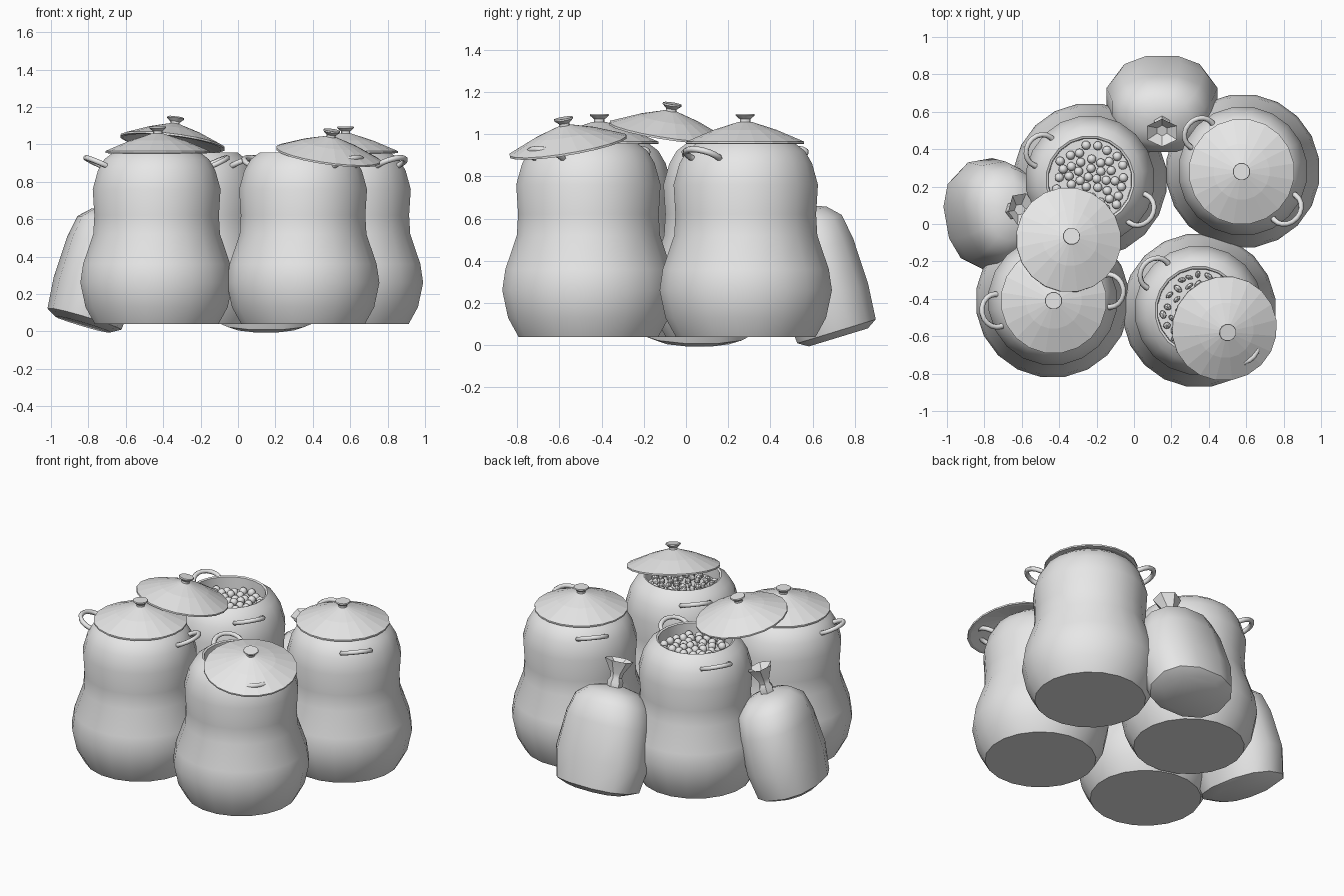
import bpy, bmesh, math, random
from mathutils import Matrix, Vector

if "Cube" in bpy.data.objects:
    bpy.data.objects.remove(bpy.data.objects["Cube"], do_unlink=True)

random.seed(4)
SIDES = 20

clay = bpy.data.materials.new("pale grey clay")
clay.diffuse_color = (0.8, 0.8, 0.8, 1)
clay.use_nodes = True
clay.node_tree.nodes["Principled BSDF"].inputs["Base Color"].default_value = (0.8, 0.8, 0.8, 1)


def add_object(name, data, matrix):
    data.materials.append(clay)
    ob = bpy.data.objects.new(name, data)
    ob.matrix_world = matrix
    bpy.context.collection.objects.link(ob)
    return ob


def finish(name, bm, matrix, angle):
    """Turn a bmesh into an object; angle None means flat faces."""
    bmesh.ops.recalc_face_normals(bm, faces=bm.faces[:])
    me = bpy.data.meshes.new(name)
    bm.to_mesh(me)
    bm.free()
    if angle is not None:
        me.shade_smooth()
        me.set_sharp_from_angle(angle=math.radians(angle))
    return add_object(name, me, matrix)


def loft(name, rings, matrix, sides=SIDES, power=1.0, angle=40):
    """Stack of (z, rx, ry) rings; power below 1 squares the outline."""
    bm = bmesh.new()
    loops = []
    for z, rx, ry in rings:
        loop = []
        for i in range(sides):
            a = math.tau * (i + 0.5) / sides
            c, s = math.cos(a), math.sin(a)
            loop.append(bm.verts.new((rx * math.copysign(abs(c) ** power, c),
                                      ry * math.copysign(abs(s) ** power, s), z)))
        loops.append(loop)
    for low, high in zip(loops, loops[1:]):
        for i in range(sides):
            j = (i + 1) % sides
            bm.faces.new((low[i], low[j], high[j], high[i]))
    bm.faces.new(loops[0])
    bm.faces.new(loops[-1])
    return finish(name, bm, matrix, angle)


def round_rings(profile):
    return [(z, r, r) for r, z in profile]


# Profiles as (radius, height)
POT = [(0.335, 0.04), (0.385, 0.13), (0.413, 0.26), (0.398, 0.36), (0.343, 0.52),
       (0.337, 0.62), (0.346, 0.76), (0.318, 0.86), (0.283, 0.92), (0.237, 0.955),
       (0.225, 0.95), (0.222, 0.87)]
LID = [(0.012, 0.08), (0.265, -0.006), (0.283, -0.004), (0.283, 0.006),
       (0.15, 0.062), (0.03, 0.1)]
KNOB = [(0.026, 0.095), (0.026, 0.112), (0.047, 0.13), (0.045, 0.137)]


def make_handle(name, centre, turn):
    """Open loop of rod, rising outward from the pot shoulder."""
    curve = bpy.data.curves.new(name, 'CURVE')
    curve.dimensions = '3D'
    curve.bevel_depth = 0.015
    curve.bevel_resolution = 1
    curve.use_fill_caps = True
    spline = curve.splines.new('POLY')
    steps = 12
    spline.points.add(steps)
    for i, p in enumerate(spline.points):
        a = math.radians(-115 + 230 * i / steps)
        out = 0.078 * math.cos(a)
        p.co = (0.305 + out, 0.088 * math.sin(a), 0.893 + 0.45 * out, 1)
    add_object(name, curve, Matrix.Translation(centre) @ Matrix.Rotation(turn, 4, 'Z'))


def make_lid(name, position, normal):
    tilt = Vector((0, 0, 1)).rotation_difference(Vector(normal)).to_matrix().to_4x4()
    place = Matrix.Translation(position) @ tilt
    loft(name, round_rings(LID), place, angle=None)
    loft(name + "_knob", round_rings(KNOB), place, sides=12, angle=30)


def make_contents(name, centre, size, count, lumpy):
    """Scatter small balls over the filling inside an open pot."""
    bm = bmesh.new()
    spots = []
    for _ in range(4000):
        a, r = random.uniform(0, math.tau), 0.195 * math.sqrt(random.random())
        spot = Vector((r * math.cos(a), r * math.sin(a), 0))
        if len(spots) < count and all((spot - s).length > 1.8 * size for s in spots):
            spots.append(spot)
    for s in spots:
        shape = Matrix.Diagonal((1 + lumpy * random.random(), 1 - lumpy * random.random(), 1, 1))
        place = (Matrix.Translation(s + Vector((0, 0, 0.88 + random.uniform(0, 0.015))))
                 @ Matrix.Rotation(random.uniform(0, math.tau), 4, 'Z') @ shape)
        if lumpy:
            bmesh.ops.create_icosphere(bm, subdivisions=1, radius=size, matrix=place)
        else:
            bmesh.ops.create_uvsphere(bm, u_segments=10, v_segments=7, radius=size, matrix=place)
    finish(name, bm, Matrix.Translation(centre), None if lumpy else 60)


# Pots: name, centre, handle direction, lid position, lid normal
POTS = [
    ("front_right_pot", (-0.435, -0.41), 10, (-0.43, -0.41, 0.958), (0, 0, 1)),
    ("back_pot", (-0.235, 0.235), -31, (-0.35, -0.085, 1.01), (0.125, 0.15, 1)),
    ("left_pot", (0.582, 0.283), -41, (0.575, 0.28, 0.958), (0, 0, 1)),
    ("front_left_pot", (0.348, -0.462), -40, (0.483, -0.558, 0.942), (0.14, -0.17, 1)),
]
for name, (x, y), turn, lid_at, lid_up in POTS:
    centre = Vector((x, y, 0))
    loft(name, round_rings(POT), Matrix.Translation(centre))
    for side in (0, 180):
        make_handle(f"{name}_handle_{'b' if side else 'a'}", centre, math.radians(turn + side))
    make_lid(name + "_lid", lid_at, lid_up)

make_contents("back_pot_balls", (-0.235, 0.235, 0), 0.025, 60, 0)
make_contents("front_left_pot_nuggets", (0.348, -0.462, 0), 0.021, 55, 0.4)

# Tied sacks leaning inward against the pots
SACK = [(0.0, 0.2, 0.15), (0.03, 0.27, 0.2), (0.2, 0.305, 0.215), (0.43, 0.275, 0.21),
        (0.55, 0.235, 0.19), (0.61, 0.16, 0.13), (0.635, 0.06, 0.055)]
NECK = [(0.62, 0.045, 0.042), (0.665, 0.05, 0.045), (0.69, 0.036, 0.034),
        (0.72, 0.042, 0.04), (0.8, 0.092, 0.078), (0.76, 0.03, 0.03)]
for name, spot, turn in (("back_sack", (0.15, 0.6, 0.0), 0),
                         ("right_sack", (-0.71, 0.06, 0.0), 100)):
    place = (Matrix.Translation(spot) @ Matrix.Rotation(math.radians(turn), 4, 'Z')
             @ Matrix.Rotation(math.radians(17), 4, 'X')
             @ Matrix.Translation((0, 0.127, 0)))
    loft(name, SACK, place, sides=12, power=0.85, angle=50)
    loft(name + "_tied_neck", NECK, place, sides=6, angle=35)
